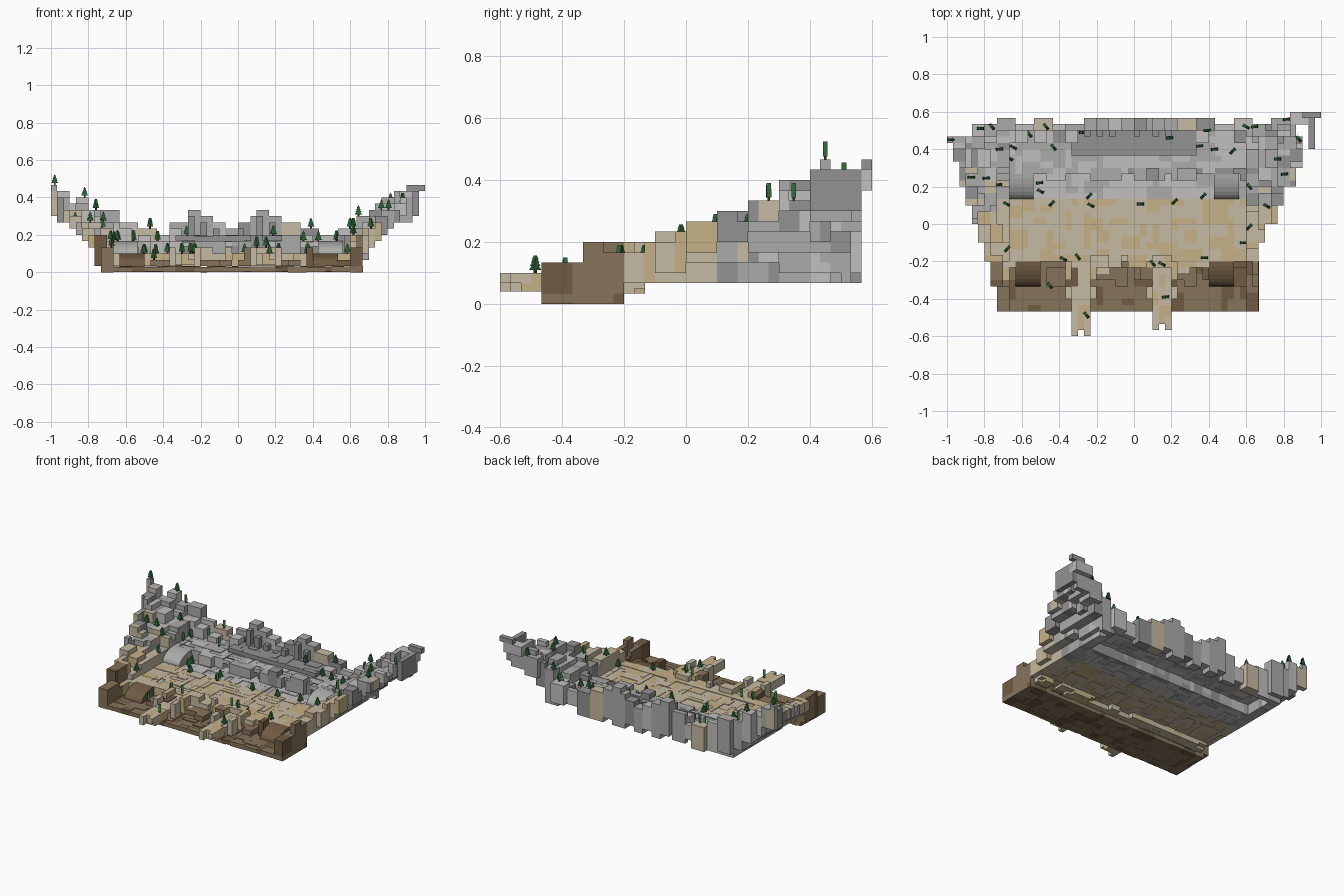
import bpy, bmesh, math, random
from mathutils import Matrix, Vector

if "Cube" in bpy.data.objects:
    bpy.data.objects.remove(bpy.data.objects["Cube"])

random.seed(11)
G = 1 / 30            # block grid size
COLORS = {
    "dark_brown": (0.16, 0.105, 0.055), "brown": (0.24, 0.175, 0.105),
    "tan": (0.56, 0.44, 0.24), "sand": (0.56, 0.49, 0.36),
    "dark_grey": (0.29, 0.29, 0.29), "grey": (0.41, 0.41, 0.4),
    "light_grey": (0.54, 0.53, 0.51), "green": (0.025, 0.13, 0.035), "bark": (0.06, 0.03, 0.015)}
MATS = {}
for n, c in COLORS.items():
    MATS[n] = bpy.data.materials.new(n)
    MATS[n].diffuse_color = (*c, 1)
meshes, tops = {}, []
BROWNS = ["dark_brown", "brown", "brown"]
TANS = ["tan", "sand", "sand"]
GREYS = ["dark_grey", "grey", "grey", "light_grey"]
PALE = ["light_grey", "light_grey", "grey"]


def mesh_for(part, col):
    return meshes.setdefault((part, col), bmesh.new())


def box(part, col, x0, x1, y0, y1, z0, z1):
    m = Matrix.Translation(((x0 + x1) / 2, (y0 + y1) / 2, (z0 + z1) / 2)) @ \
        Matrix.Diagonal((x1 - x0, y1 - y0, z1 - z0, 1))
    bmesh.ops.create_cube(mesh_for(part, col), size=1, matrix=m)
    tops.append((x0, x1, y0, y1, z1))


def prism(part, col, pts, depth, m):
    """Extrude an outline in the local xz plane along y."""
    bm = mesh_for(part, col)
    a = [bm.verts.new(m @ Vector((x, -depth / 2, z))) for x, z in pts]
    b = [bm.verts.new(m @ Vector((x, depth / 2, z))) for x, z in pts]
    bm.faces.new(a)
    bm.faces.new(b[::-1])
    for i in range(len(pts)):
        j = (i + 1) % len(pts)
        bm.faces.new((a[j], a[i], b[i], b[j]))


def paving(part, cols, x0, x1, y0, y1, z0, z1):
    """Fill a rectangle with random, slightly uneven stone bricks."""
    nx, ny = round((x1 - x0) / G), round((y1 - y0) / G)
    used = set()
    for j in range(ny):
        for i in range(nx):
            if (i, j) in used:
                continue
            w, h = random.choice([(3, 1), (2, 1), (1, 2), (1, 3), (2, 2), (4, 2), (3, 2)])
            w, h = min(w, nx - i), min(h, ny - j)
            while any((i + k, j) in used for k in range(w)):
                w -= 1
            used.update((i + a, j + b) for a in range(w) for b in range(h))
            box(part, random.choice(cols), x0 + i * G, x0 + (i + w) * G, y0 + j * G,
                y0 + (j + h) * G, z0 + random.uniform(0, 0.005), z1 - random.uniform(0, 0.007))


def row(part, cols, x0, x1, y0, y1, z0, heights, fill=1.0):
    """Row of blocks of random width, depth and height along x."""
    x = x0
    while x < x1 - 0.01:
        w = min(random.choice([1, 2, 2, 3]) * G, x1 - x)
        if random.random() < fill:
            box(part, random.choice(cols), x, x + w, y0 + random.choice([0, 0, G]), y1,
                random.choice(z0) * G, random.choice(heights) * G)
        x += w


# Three paved terraces
paving("lower_floor", BROWNS, -0.733, 0.667, -0.467, -0.2, 0, G)
paving("middle_floor", TANS, -0.7, 0.633, -0.2, 0.133, 2 * G, 3 * G)
paving("middle_floor", PALE, -0.7, 0.633, 0.133, 0.3, 2 * G, 3 * G)
paving("upper_floor", PALE, -0.7, 0.633, 0.267, 0.5, 4 * G, 5 * G)
paving("rear_platform", ["dark_grey"], -0.333, 0.333, 0.367, 0.5, 5 * G, 6 * G)

# Cliff blocks between terraces, leaving room for the ramps
for x0, x1 in [(-0.7, -0.633), (-0.5, 0.4), (0.533, 0.633)]:
    row("lower_cliff", BROWNS, x0, x1, -0.333, -0.233, [1], [2, 2, 2, 3], 0.6)
    row("lower_cliff", BROWNS + TANS, x0, x1, -0.3, -0.233, [1], [2, 3, 4], 0.4)
    row("lower_cliff", TANS, x0, x1, -0.233, -0.167, [1], [3, 3, 4])
    row("upper_cliff", GREYS, x0, x1, 0.233, 0.3, [3], [5, 5, 5, 6], 0.6)
row("lower_cliff", TANS, -0.7, 0.633, -0.2, -0.133, [1, 1.5, 2], [3])
row("upper_cliff", GREYS, -0.7, 0.633, 0.267, 0.3, [2], [5])

# Curved ramps
for col, y0, z0 in [("dark_brown", -0.333, G), ("grey", 0.133, 3 * G)]:
    for x in ((-0.567, 0.467) if z0 < 0.05 else (-0.605, 0.495)):
        pts = [(0.133, 0)] + [(0.133 * (1 - math.cos(math.pi * k / 16)),
                               2 * G * math.sin(math.pi * k / 16)) for k in range(8, -1, -1)]
        prism("ramp", col, pts[::-1], 4 * G,
              Matrix.Translation((x, y0, z0)) @ Matrix.Rotation(math.pi / 2, 4, "Z"))

# Side walls: stepped blocks rising and leaning outward toward the back
# y0, y1, left reach, left top, right reach, right top (grid units)
BANDS = [(-14, -10, 22, 4, 20, 4), (-10, -6, 23, 6, 20, 6), (-6, -3, 24, 6, 20, 6),
         (-3, 0, 25, 7, 21, 7), (0, 3, 26, 8, 23, 8), (3, 6, 27, 9, 24, 9),
         (6, 9, 28, 10, 26, 10), (9, 12, 28, 12, 27, 11), (12, 14, 29, 13, 27, 12),
         (14, 16, 26, 12, 26, 13)]
for y0, y1, lx, lt, rx, rt in BANDS:
    for side, inner, reach, top in ((-1, 20, lx, lt), (1, 18, rx, rt)):
        floor = 1 if y1 <= -6 else 3 if y1 <= 8 else 5
        x = inner
        while x < reach:
            w = min(random.choice([1, 2, 2]), reach - x)
            y = y0
            while y < y1:
                d = min(random.choice([1, 2, 2, 3]), y1 - y)
                t = (x + w - inner) / (reach - inner)
                z1 = max(floor + 1, round(floor + 1 + (top - floor - 1) * t + random.choice([-1, 0, 0, 0])))
                z0 = (0 if y1 <= -6 else 2) + max(0, x + w - inner - 2)
                z0 = min(z0, z1 - 1)
                cols = BROWNS if y + 2 * random.random() < -5 else \
                    TANS if y + 3 * random.random() < 3 else GREYS + (["sand"] if y < 9 else [])
                if side < 0 and x > 23 and y < 3:
                    cols = GREYS + ["brown"]
                xs = sorted((side * x * G, side * (x + w) * G))
                box("side_wall", random.choice(cols), *xs, y * G, (y + d) * G, z0 * G, z1 * G)
                y += d
            x += w

# Horns at the two rear corners
box("left_horn", "sand", -1, -0.933, 0.433, 0.467, 9 * G, 13 * G)
box("left_horn", "grey", -1, -0.967, 0.433, 0.467, 13 * G, 14 * G)
box("left_horn", "dark_grey", -0.967, -0.9, 0.333, 0.4, 8 * G, 12 * G)
box("left_horn", "grey", -0.733, -0.633, 0.5, 0.567, 3 * G, 10 * G)
box("right_horn", "dark_grey", 0.933, 0.967, 0.4, 0.567, 9 * G, 13 * G)
box("right_horn", "grey", 0.833, 0.933, 0.533, 0.567, 8 * G, 12 * G)
box("right_horn", "grey", 0.733, 0.833, 0.5, 0.567, 7 * G, 11 * G)
box("right_horn", "light_grey", 0.833, 0.967, 0.533, 0.6, 11 * G, 13 * G)
box("right_horn", "dark_grey", 0.9, 1, 0.567, 0.6, 13 * G, 14 * G)

# Rear wall with a broken skyline: x start, top, back edge (grid units)
SKY = [(-21, 9, 16), (-19, 8, 16), (-16, 7, 17), (-13, 6, 16), (-11, 8, 16), (-8, 10, 17),
       (-6, 9, 17), (-4, 8, 17), (-2, 7, 17), (0, 8, 17), (2, 9, 17), (3, 10, 17), (5, 9, 17),
       (7, 8, 17), (10, 7, 17), (13, 6, 16), (16, 7, 17), (19, 8, 16), (21, 0, 0)]
for (x, t, back), nxt in zip(SKY, SKY[1:]):
    col = "sand" if x in (-16, 7) else random.choice(GREYS)
    box("rear_wall", col, x * G, nxt[0] * G, 0.5, back * G, random.choice([2, 2, 3]) * G, t * G)
    if abs(x) > 9:
        box("rear_wall", random.choice(GREYS), x * G, (x + 2) * G, 0.433, 0.5, 4 * G, (t - 1) * G)
    elif random.random() < 0.6:
        box("rear_wall", "dark_grey", x * G, (x + 1) * G, 0.467, 0.5, 4 * G, (t - 1) * G)

# Two broken bridges reaching forward
for x, w, y in [(-10, 3, -18), (3, 3, -17)]:
    paving("bridge", TANS, x * G, (x + w) * G, -0.433, -0.2, 2 * G, 3 * G)
    box("bridge", "sand", x * G, (x + 1) * G, y * G, -0.433, 1.2 * G, 3 * G)
    box("bridge", "tan", (x + 1) * G, (x + w) * G, (y + 1) * G, -0.433, 1.2 * G, 3 * G)
    box("bridge", "sand", (x + 2) * G, (x + 3) * G, y * G, -0.5, 2 * G, 3 * G)
    for s in (-1, w):
        box("bridge", "sand", (x + s) * G, (x + s + 1) * G, -0.4, -0.333, G, 4 * G)
        box("bridge", "tan", (x + s) * G, (x + s + 1) * G, -0.3, -0.2, G, 4 * G)

# Flat tiered pines standing on whatever block lies below
TREES = [(-.98, .45), (-.82, .51), (-.76, .52), (-.47, .52), (-.275, .49), (-.56, .48), (-.72, .4),
         (-.645, .41), (-.665, .35), (-.87, .25), (-.79, .245), (-.725, .21), (-.505, .22),
         (-.5, .175), (-.43, .41), (-.44, .11), (-.23, .1), (-.24, .15), (.035, .107), (-.68, .107),
         (-.677, -.134), (-.377, -.187), (-.3, -.176), (-.45, -.33), (-.254, -.487), (.168, -.39),
         (.1, -.21), (.15, -.214), (.377, -.18), (.585, -.1), (.617, -.016), (.71, .096), (.617, .2),
         (.457, .21), (.37, .15), (.217, .12), (.19, .46), (.39, .5), (.35, .417), (.43, .4),
         (.527, .39), (.6, .52), (.644, .52), (.767, .348), (.805, .267), (.88, .455), (.816, .56)]
half = [(0.019, 0.01), (0.01, 0.022), (0.016, 0.022), (0.007, 0.033), (0.012, 0.033),
        (0.004, 0.044), (0.008, 0.044)]
outline = half + [(0, 0.057)] + [(-x, z) for x, z in half[::-1]]
for x, y in TREES:
    z = max((t[4] for t in tops if t[0] <= x <= t[1] and t[2] <= y <= t[3]), default=0.3)
    m = Matrix.Translation((x, y, z)) @ Matrix.Rotation(random.choice([0.1, 0.8, -0.5, 0, -0.9]), 4, "Z")
    prism("tree_crown", "green", outline, 0.015, m)
    prism("tree_trunk", "bark", [(-.004, 0), (.004, 0), (.004, .012), (-.004, .012)], 0.008, m)

# Turn every collected part into an object
for (part, col), bm in meshes.items():
    bmesh.ops.recalc_face_normals(bm, faces=bm.faces)
    me = bpy.data.meshes.new(f"{part}_{col}")
    bm.to_mesh(me)
    bm.free()
    me.materials.append(MATS[col])
    bpy.context.collection.objects.link(bpy.data.objects.new(f"{part}_{col}", me))

for m in bpy.data.materials:
    if m.users and not m.is_grease_pencil:
        m.use_nodes = True
        m.node_tree.nodes["Principled BSDF"].inputs["Base Color"].default_value = m.diffuse_color
